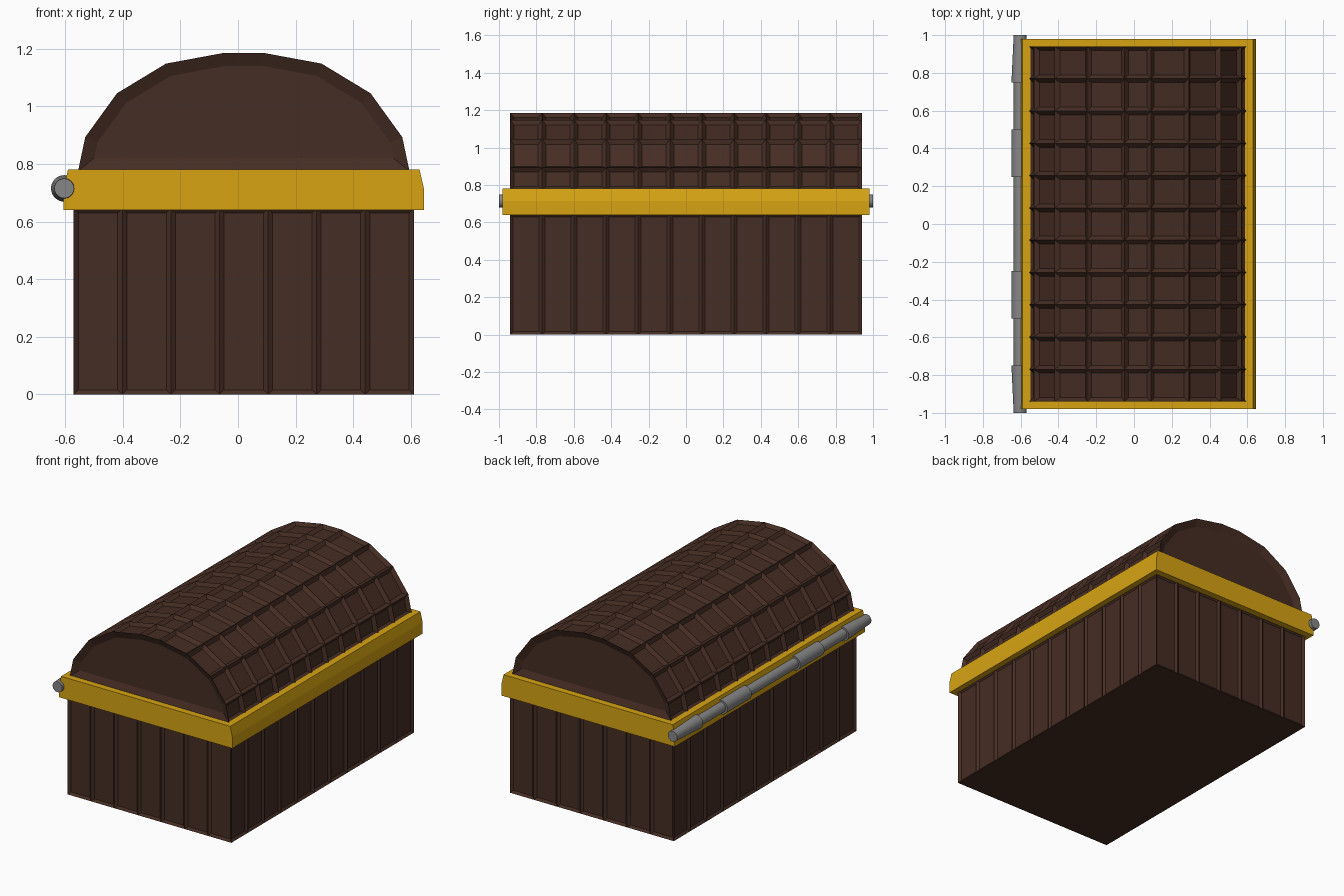
import bpy, bmesh, math

cube = bpy.data.objects.get("Cube")
if cube:
    bpy.data.objects.remove(cube, do_unlink=True)


def material(name, color):
    m = bpy.data.materials.new(name)
    m.use_nodes = True
    m.diffuse_color = (*color, 1)
    m.node_tree.nodes["Principled BSDF"].inputs["Base Color"].default_value = (*color, 1)
    return m


wood = material("dark wood", (0.06, 0.026, 0.017))
gold = material("gold", (0.68, 0.37, 0.006))
steel = material("grey steel", (0.24, 0.24, 0.24))


def finish(bm, name, mat):
    mesh = bpy.data.meshes.new(name)
    bm.to_mesh(mesh)
    bm.free()
    mesh.materials.append(mat)
    obj = bpy.data.objects.new(name, mesh)
    bpy.context.collection.objects.link(obj)
    return obj


def loft(rings, closed=True):
    """Join matching rings of points with quads and cap both ends."""
    bm = bmesh.new()
    loops = [[bm.verts.new(p) for p in ring] for ring in rings]
    n = len(loops[0])
    for a, b in zip(loops, loops[1:]):
        for i in range(n):
            j = (i + 1) % n
            bm.faces.new((a[i], a[j], b[j], b[i]))
    bm.faces.new(loops[0])
    bm.faces.new(loops[-1])
    bmesh.ops.recalc_face_normals(bm, faces=bm.faces)
    return bm


def recess(bm, faces, width, depth):
    bmesh.ops.inset_individual(bm, faces=faces, thickness=width,
                               depth=-depth, use_even_offset=True)


CX = 0.02           # the box sits slightly off centre because of the hinge
HALF_X, HALF_Y = 0.59, 0.94
PLANKS_X, PLANKS_Y = 7, 11


def steps(half, count):
    return [-half + 2 * half * i / count for i in range(count)]


# Box with a recessed panel for every plank
outline = [(x, -HALF_Y) for x in steps(HALF_X, PLANKS_X)]
outline += [(HALF_X, y) for y in steps(HALF_Y, PLANKS_Y)]
outline += [(-x, -y) for x, y in outline]
bm = loft([[(CX + x, y, z) for x, y in outline] for z in (0, 0.645)])
recess(bm, [f for f in bm.faces if abs(f.normal.z) < 0.5], 0.016, 0.012)
finish(bm, "chest_box", wood)

# Domed lid with a grid of recessed panels and recessed ends
half_arch = [(0.575, 0.775), (0.55, 0.893), (0.44, 1.045), (0.27, 1.148), (0.07, 1.185)]
arch = half_arch + [(-x, z) for x, z in reversed(half_arch)]
rows = steps(HALF_Y, PLANKS_Y) + [HALF_Y]
bm = loft([[(CX + x, y, z) for x, z in arch] for y in rows])
ends = [f for f in bm.faces if abs(f.normal.y) > 0.9]
panels = [f for f in bm.faces if abs(f.normal.y) < 0.5 and f.normal.z > -0.5]
recess(bm, panels, 0.021, 0.02)
recess(bm, ends, 0.045, 0.02)
finish(bm, "domed_lid", wood)

# Gold band, its long sides leaning in towards the top
rim = []
for z, half in ((0.64, 0.625), (0.715, 0.625), (0.78, 0.61)):
    rim.append([(CX + sx * half, sy * 0.98, z)
                for sx, sy in ((-1, -1), (1, -1), (1, 1), (-1, 1))])
finish(loft(rim), "gold_band", gold)

# Turned hinge bar with knuckles and tapered ends
THIN, THICK, SIDES = 0.034, 0.046, 24
half_bar = [(0.25, THIN), (0.25, THICK), (0.5, THICK), (0.5, THIN),
            (0.75, THIN), (0.75, THICK), (1.0, THIN)]
bar = [(-y, r) for y, r in reversed(half_bar)] + half_bar
angles = [math.tau * i / SIDES for i in range(SIDES)]
bm = loft([[(-0.603 + r * math.cos(a), y, 0.715 + r * math.sin(a)) for a in angles]
           for y, r in bar])
hinge = finish(bm, "hinge_bar", steel)
bpy.ops.object.select_all(action="DESELECT")
hinge.select_set(True)
bpy.context.view_layer.objects.active = hinge
bpy.ops.object.shade_smooth_by_angle(angle=math.radians(35))
